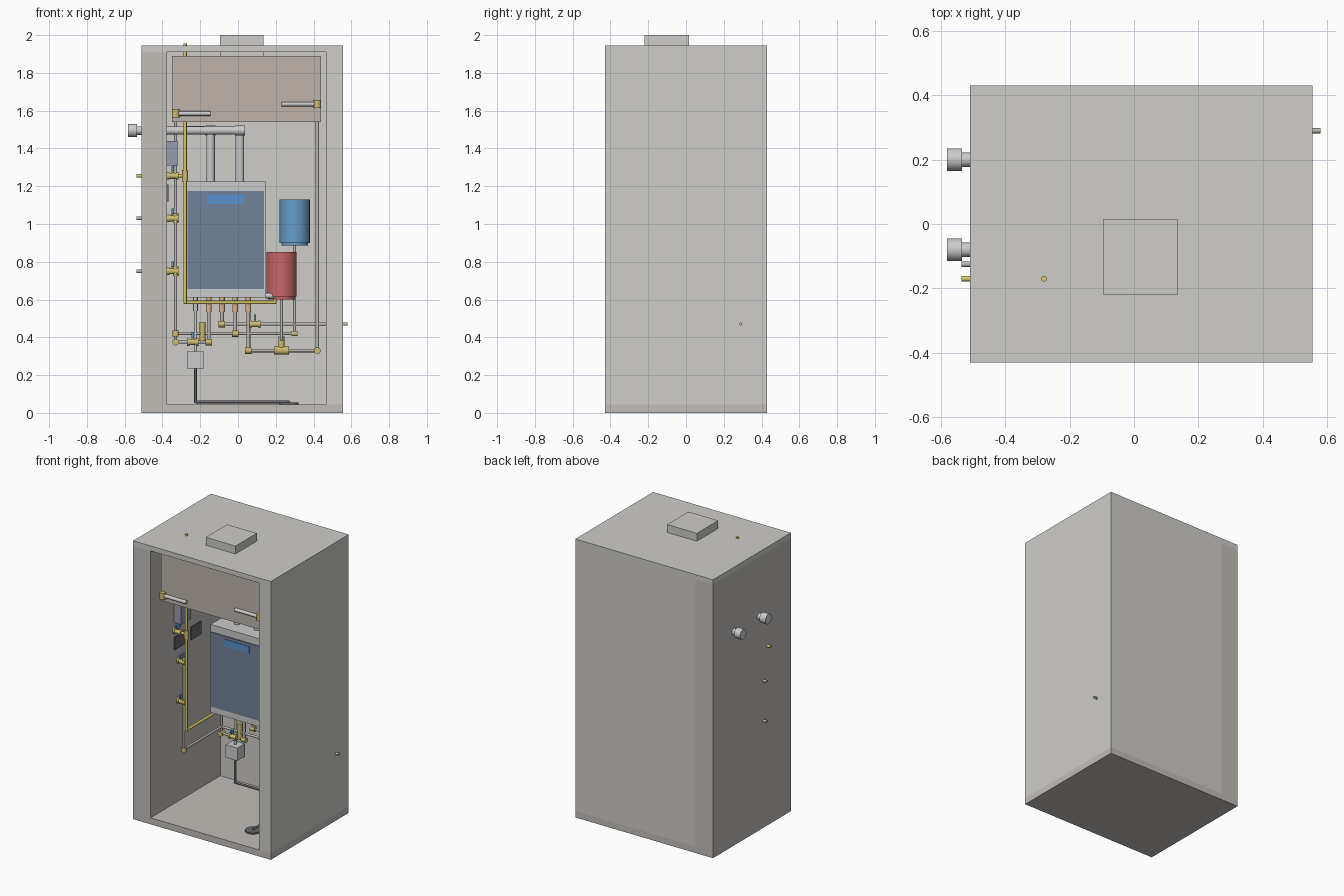
import bpy, bmesh
from mathutils import Vector, Matrix

if "Cube" in bpy.data.objects:
    bpy.data.objects.remove(bpy.data.objects["Cube"])


def mat(name, c):
    m = bpy.data.materials.new(name)
    m.diffuse_color = (*c, 1)
    m.use_nodes = True
    m.node_tree.nodes["Principled BSDF"].inputs["Base Color"].default_value = m.diffuse_color
    return m


WALL = mat("wall_grey", (0.62, 0.61, 0.58))
SIDE = mat("side_wall", (0.54, 0.51, 0.48))
HOOD = mat("hood_beige", (0.52, 0.46, 0.41))
BRASS = mat("brass", (0.62, 0.5, 0.16))
YELLOW = mat("gas_yellow", (0.72, 0.6, 0.14))
COPPER = mat("copper", (0.7, 0.47, 0.28))
STEEL = mat("steel", (0.5, 0.48, 0.45))
WHITE = mat("white", (0.8, 0.8, 0.8))
DARK = mat("dark", (0.14, 0.14, 0.15))
PANEL = mat("panel_blue_grey", (0.17, 0.22, 0.32))
SCREEN = mat("screen_blue", (0.1, 0.28, 0.62))
BLUE = mat("tank_blue", (0.13, 0.33, 0.57))
RED = mat("tank_red", (0.57, 0.13, 0.13))
BOXBLUE = mat("box_slate", (0.3, 0.34, 0.42))


def finish(name, bm, m, smooth=True):
    me = bpy.data.meshes.new(name)
    bm.to_mesh(me)
    bm.free()
    ob = bpy.data.objects.new(name, me)
    bpy.context.collection.objects.link(ob)
    me.materials.append(m)
    if smooth:
        bpy.context.view_layer.objects.active = ob
        bpy.ops.object.select_all(action='DESELECT')
        ob.select_set(True)
        bpy.ops.object.shade_smooth_by_angle()
    return ob


def box(name, x, y, z, m):
    bm = bmesh.new()
    size = Matrix.Diagonal((x[1] - x[0], y[1] - y[0], z[1] - z[0], 1))
    mid = Matrix.Translation([sum(a) / 2 for a in (x, y, z)])
    bmesh.ops.create_cube(bm, size=1, matrix=mid @ size)
    return finish(name, bm, m, False)


def tube(name, pts, r, m, seg=16):
    """Round tube through points, with ball elbows."""
    bm = bmesh.new()
    pts = [Vector(p) for p in pts]
    for a, b in zip(pts, pts[1:]):
        d = b - a
        mx = Matrix.Translation((a + b) / 2) @ d.to_track_quat('Z', 'Y').to_matrix().to_4x4()
        bmesh.ops.create_cone(bm, cap_ends=True, segments=seg, radius1=r, radius2=r,
                              depth=d.length, matrix=mx)
    for p in pts[1:-1]:
        bmesh.ops.create_uvsphere(bm, u_segments=seg, v_segments=8, radius=r,
                                  matrix=Matrix.Translation(p))
    return finish(name, bm, m)


def fitting(name, c, r, h, axis, m=BRASS):
    d = Vector([h if i == axis else 0 for i in range(3)])
    return tube(name, [Vector(c) - d, Vector(c) + d], r, m)


def valve(name, c):
    x, y, z = c
    fitting(name + "_body", c, 0.016, 0.028, 0)
    for s in (-1, 1):
        fitting(name + "_nut", (x + s * 0.024, y, z), 0.02, 0.006, 0)
    tube(name + "_stem", [c, (x, y, z + 0.035)], 0.006, BRASS)
    box(name + "_handle", (x - 0.006, x + 0.006), (y - 0.025, y + 0.025), (z + 0.025, z + 0.052), BLUE)


# cabinet shell
Y = (-0.43, 0.43)
box("cabinet_base", (-0.51, 0.555), Y, (0, 0.045), SIDE)
box("left_wall", (-0.51, -0.375), Y, (0.045, 1.91), SIDE)
box("right_wall", (0.465, 0.555), Y, (0.045, 1.91), WALL)
box("back_wall", (-0.375, 0.465), (0.34, 0.43), (0.045, 1.91), WALL)
box("roof", (-0.51, 0.555), Y, (1.91, 1.945), WALL)

# air heater at the top, with roof duct
box("air_heater", (-0.35, 0.44), (-0.35, 0.15), (1.54, 1.89), HOOD)
box("roof_duct", (-0.095, 0.135), (-0.22, 0.015), (1.89, 2.0), WALL)
for x, z, end in ((-0.33, 1.585, -0.145), (0.42, 1.635, 0.23)):
    fitting("heater_fitting", (x, -0.36, z), 0.02, 0.022, 2)
    tube("heater_tube", [(x, -0.36, z), (end, -0.36, z)], 0.012, WHITE)

# boiler
box("boiler_body", (-0.275, 0.145), (0.09, 0.34), (0.61, 1.225), WHITE)
box("boiler_panel", (-0.267, 0.138), (0.083, 0.1), (0.655, 1.175), PANEL)
box("boiler_screen", (-0.165, 0.03), (0.08, 0.09), (1.105, 1.155), SCREEN)

# flue and air intake through the left wall
for x, y in ((-0.145, 0.2), (0.01, -0.08)):
    pts = [(-0.56, y, 1.495), (x, y, 1.495)]
    if y < 0:
        pts.append((x, 0.2, 1.495))
    tube("flue_pipe", pts + [(x, 0.2, 1.22)], 0.0225, WHITE, 24)
    fitting("flue_elbow", (x, y, 1.495), 0.026, 0.026, 0, WHITE)
    tube("flue_cap", [(-0.582, y, 1.495), (-0.535, y, 1.495)], 0.035, WHITE, 24)

# expansion tanks
for name, x, z0, z1, m, low in (("red_tank", 0.23, 0.6, 0.852, RED, 0.33),
                                ("blue_tank", 0.3, 0.885, 1.13, BLUE, 0.42)):
    tube(name, [(x, 0.25, z0 + 0.015), (x, 0.25, z1)], 0.08, m, 32)
    tube(name + "_foot", [(x, 0.25, z0), (x, 0.25, z0 + 0.02)], 0.07, m, 32)
    tube(name + "_pipe", [(x, 0.25, z0), (x, 0.25, low + 0.06), (x, 0.29, low + 0.06), (x, 0.29, low)], 0.008, STEEL)

# control boxes on the left wall
box("control_box", (-0.376, -0.32), (-0.17, -0.06), (1.31, 1.44), BOXBLUE)
for y in (-0.17, 0.01):
    box("wall_plate", (-0.376, -0.368), (y, y + 0.11), (1.12, 1.21), DARK)

# gas line
G = (-0.28, -0.17)
tube("gas_inlet", [(-0.537, G[1], 1.255), (*G, 1.255)], 0.009, YELLOW)
tube("gas_pipe", [(*G, 1.955), (*G, 0.585), (G[0], 0.25, 0.585), (0.195, 0.25, 0.585), (0.195, 0.25, 0.61)], 0.009, YELLOW)
fitting("gas_tee", (*G, 1.255), 0.016, 0.03, 2)
fitting("gas_regulator", (0.17, 0.2, 0.62), 0.014, 0.025, 0, WHITE)
valve("gas_valve", (-0.345, G[1], 1.255))

# water inlets on the left wall
for z in (1.03, 0.75):
    tube("water_inlet", [(-0.537, -0.125, z), (-0.33, -0.125, z)], 0.009, STEEL)
    valve("water_valve", (-0.345, -0.125, z))
    fitting("water_tee", (-0.33, -0.125, z), 0.014, 0.025, 2)
P = 0.29
tube("water_riser", [(-0.33, -0.125, 1.03), (-0.33, -0.125, 0.42), (-0.33, P, 0.42), (0.3, P, 0.42)], 0.008, STEEL)
fitting("riser_elbow", (-0.33, -0.125, 0.42), 0.016, 0.016, 2)

# heating flow and return
tube("heating_flow", [(-0.155, P, 0.375), (-0.33, P, 0.375), (-0.33, P, 1.585), (-0.33, -0.34, 1.585)], 0.008, STEEL)
tube("heating_return", [(0.055, P, 0.33), (0.42, P, 0.33), (0.42, P, 1.635), (0.42, -0.34, 1.635)], 0.009, STEEL)
tube("cold_supply", [(-0.085, P, 0.47), (0.58, P, 0.47)], 0.008, STEEL)

# boiler tails with fittings
for x, z in ((-0.155, 0.375), (-0.085, 0.47), (-0.015, 0.42), (0.055, 0.33)):
    tube("tail_pipe", [(x, P, 0.61), (x, P, z)], 0.01, STEEL)
    tube("tail_connector", [(x, P, 0.61), (x, P, 0.535)], 0.015, COPPER)
    fitting("tail_elbow", (x, P, z), 0.017, 0.017, 0)
for x, z in ((-0.33, 0.375), (0.42, 0.33)):
    fitting("corner_elbow", (x, P, z), 0.018, 0.02, 1)
fitting("tank_tee", (0.3, P, 0.42), 0.014, 0.016, 0)
valve("flow_valve", (-0.24, P, 0.375))
valve("cold_valve", (0.09, P, 0.47))
fitting("air_vent", (-0.188, P, 0.43), 0.015, 0.05, 2)
fitting("pump_body", (0.23, P, 0.33), 0.022, 0.04, 0)
fitting("pump_head", (0.23, P, 0.37), 0.016, 0.035, 2)

# condensate box, drain line and floor drain
tube("condensate_tail", [(-0.225, P, 0.61), (-0.225, P, 0.54)], 0.012, WHITE)
tube("condensate_pipe", [(-0.225, P, 0.55), (-0.225, P, 0.32)], 0.008, WHITE)
box("condensate_box", (-0.27, -0.18), (0.25, 0.33), (0.235, 0.325), WHITE)
tube("drain_line", [(-0.225, P, 0.24), (-0.225, P, 0.058), (0.27, P, 0.058), (0.27, -0.22, 0.058)], 0.007, DARK)
tube("floor_drain", [(0.27, -0.22, 0.04), (0.27, -0.22, 0.055)], 0.05, DARK, 32)
